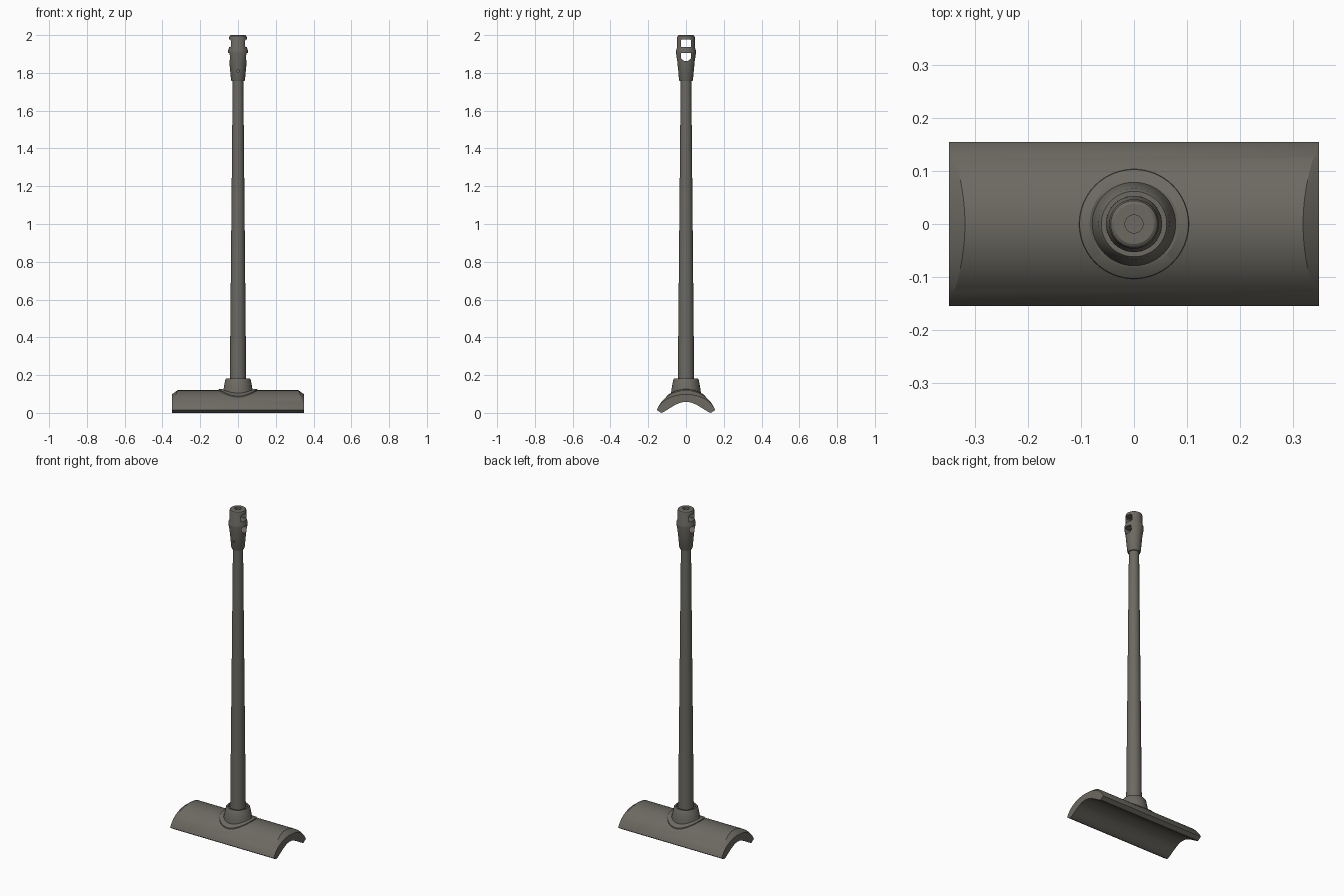
import bpy, bmesh, math
from mathutils import Vector

if "Cube" in bpy.data.objects:
    bpy.data.objects.remove(bpy.data.objects["Cube"])

metal = bpy.data.materials.new("warm_grey_metal")
metal.use_nodes = True
GREY = (0.15, 0.142, 0.12, 1)
metal.diffuse_color = GREY
metal.node_tree.nodes["Principled BSDF"].inputs["Base Color"].default_value = GREY
TAU = 2 * math.pi


def finish(name, rings, cap=True):
    """Loft a list of equal closed rings into a shaded object."""
    bm = bmesh.new()
    loops = [[bm.verts.new(p) for p in ring] for ring in rings]
    n = len(loops[0])
    for a, b in zip(loops, loops[1:]):
        for i in range(n):
            j = (i + 1) % n
            bm.faces.new((a[i], a[j], b[j], b[i]))
    if cap:
        bm.faces.new(loops[0])
        bm.faces.new(loops[-1])
    bmesh.ops.remove_doubles(bm, verts=bm.verts[:], dist=1e-5)
    bmesh.ops.recalc_face_normals(bm, faces=bm.faces[:])
    mesh = bpy.data.meshes.new(name)
    bm.to_mesh(mesh)
    bm.free()
    mesh.materials.append(metal)
    obj = bpy.data.objects.new(name, mesh)
    bpy.context.collection.objects.link(obj)
    return obj


def smooth(obj):
    bpy.ops.object.select_all(action='DESELECT')
    obj.select_set(True)
    bpy.context.view_layer.objects.active = obj
    bpy.ops.object.shade_smooth_by_angle(angle=math.radians(28))


def lathe(name, profile, n=48):
    return finish(name, [[(r * math.cos(TAU * i / n), r * math.sin(TAU * i / n), z)
                          for i in range(n)] for r, z in profile])


def cut(obj, cutter):
    mod = obj.modifiers.new("cut", 'BOOLEAN')
    mod.operation = 'DIFFERENCE'
    mod.solver = 'EXACT'
    mod.object = cutter
    bpy.context.view_layer.objects.active = obj
    bpy.ops.object.modifier_apply(modifier=mod.name)
    bpy.data.objects.remove(cutter)


# Curved saddle with chamfered ends
HALF_Y, HALF_X, R = 0.155, 0.35, 0.167


def saddle_z(y):
    return 0.12 - R + math.sqrt(max(R * R - y * y, 0))


def saddle_section(x, drop, inset):
    ring, steps = [], 32
    for i in range(steps + 1):
        t = -math.cos(math.pi * i / steps)
        k = 1 - t * t
        y = HALF_Y * t
        ring.append((x - math.copysign(inset * k, x), y, saddle_z(y) - drop * k))
    for i in range(steps + 1):
        t = 1 - 2 * i / steps
        ring.append((x, 0.132 * t, 0.058 * math.cos(t * math.pi / 2) ** 1.3))
    return ring


smooth(finish("saddle", [saddle_section(-HALF_X, 0.022, 0), saddle_section(-HALF_X, 0, 0.03),
                         saddle_section(HALF_X, 0, 0.03), saddle_section(HALF_X, 0.022, 0)]))

# Collar whose thin skirt follows the saddle
collar = []
for r, lift, follow in [(0.105, -0.006, 1), (0.103, 0.005, 1), (0.084, 0.006, 1),
                        (0.079, 0.015, 0.9), (0.076, 0.13, 0), (0.067, 0.176, 0),
                        (0.062, 0.183, 0), (0.053, 0.183, 0), (0.05, 0.172, 0), (0.03, 0.172, 0)]:
    ring = []
    for i in range(64):
        a = TAU * i / 64
        y = r * math.sin(a)
        ring.append((r * math.cos(a), y, saddle_z(y) * follow + lift))
    collar.append(ring)
smooth(finish("collar", collar, cap=False))

# Long tapered pole
smooth(lathe("pole", [(0.044, 0.10), (0.043, 0.2), (0.028, 1.78)]))

# Top fitting with flared body, neck and rounded cap
fitting = lathe("top_fitting", [(0.034, 1.757), (0.037, 1.763), (0.046, 1.86), (0.053, 1.905),
                                (0.053, 1.918), (0.047, 1.935), (0.047, 1.988),
                                (0.044, 1.996), (0.038, 2.0)])


def slot(outline):
    """Prism along x that cuts a slot through the fitting."""
    return finish("slot_cutter", [[(x, y, z) for y, z in outline] for x in (-0.1, 0.1)])


cut(fitting, slot([(-0.027, 1.939), (-0.024, 1.936), (0.024, 1.936), (0.027, 1.939),
                   (0.027, 1.972), (0.022, 1.978), (-0.022, 1.978), (-0.027, 1.972)]))
cut(fitting, slot([(0.027, 1.905), (-0.027, 1.905)] +
                  [(-0.027 * math.cos(math.pi * i / 12),
                    1.885 - 0.023 * math.sin(math.pi * i / 12)) for i in range(13)]))

# Central bore and small pin hole on the front
cut(fitting, lathe("bore_cutter", [(0.017, 1.82), (0.017, 2.05)], 24))
cut(fitting, finish("pin_cutter", [[(0.007 * math.cos(TAU * i / 16), y,
                                     1.81 + 0.007 * math.sin(TAU * i / 16)) for i in range(16)]
                                   for y in (-0.1, -0.031)]))
smooth(fitting)
